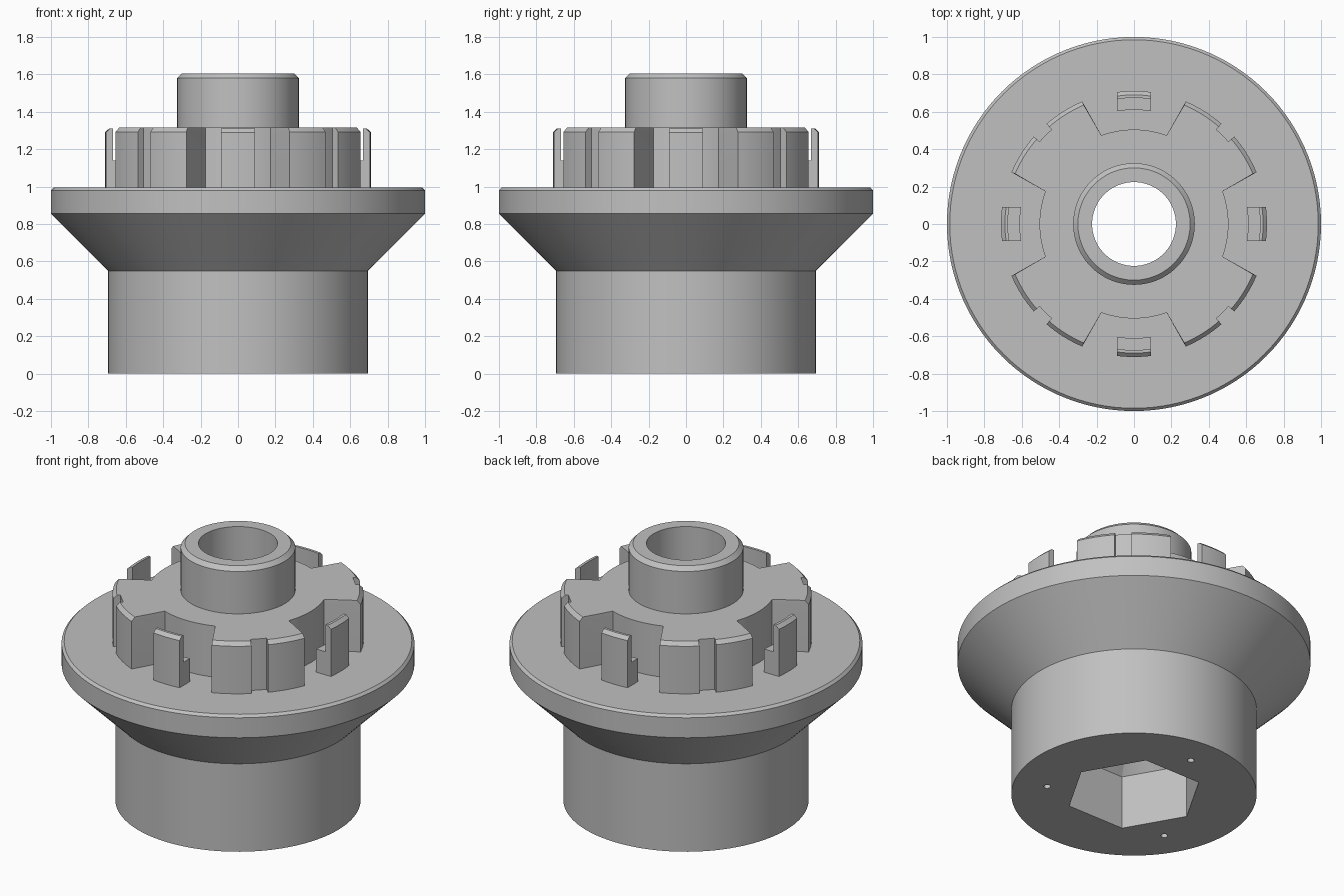
import bpy, bmesh, math
from math import sin, cos, radians, pi, sqrt, atan2

old = bpy.data.objects.get("Cube")
if old:
    bpy.data.objects.remove(old, do_unlink=True)

GREY = (0.53, 0.53, 0.53, 1)
mat = bpy.data.materials.new("plain grey")
mat.use_nodes = True
mat.diffuse_color = GREY
mat.node_tree.nodes["Principled BSDF"].inputs["Base Color"].default_value = GREY
SEG = 120


def loft(name, rings, loop=False):
    """Skin equal-length rings of points; cap the ends unless looped."""
    bm = bmesh.new()
    vs = [[bm.verts.new(p) for p in ring] for ring in rings]
    n = len(vs[0])
    for a, b in zip(vs, vs[1:]):
        for i in range(n):
            j = (i + 1) % n
            bm.faces.new((a[i], a[j], b[j], b[i]))
    bm.faces.new(vs[0])
    bm.faces.new(vs[-1])
    bmesh.ops.recalc_face_normals(bm, faces=bm.faces)
    me = bpy.data.meshes.new(name)
    bm.to_mesh(me)
    bm.free()
    me.materials.append(mat)
    ob = bpy.data.objects.new(name, me)
    bpy.context.collection.objects.link(ob)
    return ob


def circle(r, z, x=0, y=0, n=SEG):
    return [(x + r * cos(2 * pi * i / n), y + r * sin(2 * pi * i / n), z) for i in range(n)]


def hexagon(r, z):
    """Hexagon sampled at the circle's angles so it can blend into a bore."""
    pts = []
    for i in range(SEG):
        a = 2 * pi * i / SEG
        d = r * cos(pi / 6) / cos(a % (pi / 3) - pi / 6)
        pts.append((d * cos(a), d * sin(a), z))
    return pts


def activate(ob):
    bpy.ops.object.select_all(action='DESELECT')
    ob.select_set(True)
    bpy.context.view_layer.objects.active = ob


def cut(ob, cutter):
    m = ob.modifiers.new("cut", 'BOOLEAN')
    m.operation, m.solver, m.object = 'DIFFERENCE', 'EXACT', cutter
    activate(ob)
    bpy.ops.object.modifier_apply(modifier=m.name)


# turned body: hub, cone, flange and boss
profile = [(0.695, 0), (0.695, 0.55), (1, 0.855), (1, 0.98), (0.985, 0.995),
           (0.325, 0.995), (0.325, 1.58), (0.3, 1.605)]
body = loft("flanged_body", [circle(r, z) for r, z in profile])


# castle ring outline: four gaps, four lugs with a shallow middle notch
def arc(r, a, b, steps):
    return [(r, a + (b - a) * i / steps) for i in range(steps + 1)]


quarter = (arc(0.505, -20.2, 20.2, 14) + arc(0.711, 22.9, 41.1, 8)
           + arc(0.67, 41, 49, 3) + arc(0.711, 48.9, 67.1, 8))
outline = [(r, radians(a + 90 * q)) for q in range(4) for r, a in quarter]


def castle(z, limit):
    return [(min(r, limit) * cos(a), min(r, limit) * sin(a), z) for r, a in outline]


ring = loft("castle_ring", [castle(0.985, 1), castle(1.292, 1), castle(1.315, 0.69)])

# cutters: through bore, hexagonal socket with tapered roof, screw holes
bore = loft("bore_cutter", [circle(0.224, -0.5), circle(0.224, 2)])
socket = loft("socket_cutter", [hexagon(0.39, -0.1), hexagon(0.39, 0.335), circle(0.215, 0.48)])
holes = [loft("hole_cutter", [circle(0.02, z, 0.5 * cos(radians(a)), 0.5 * sin(radians(a)), 16)
                              for z in (-0.1, 0.25)]) for a in (90, 210, 330)]
cut(ring, bore)
for c in [socket, bore] + holes:
    cut(body, c)
for c in [socket, bore] + holes:
    bpy.data.objects.remove(c, do_unlink=True)

# four L-shaped clips standing in the gaps
clip_profile = [(0.61, 0.985), (0.711, 0.985), (0.711, 1.29), (0.69, 1.31),
                (0.674, 1.31), (0.674, 1.14), (0.61, 1.14)]
clips = []
for k, side in enumerate(("left", "back", "right", "front")):
    rings = []
    for i in range(9):
        y = -0.09 + 0.18 * i / 8
        pts = []
        for r, z in clip_profile:
            a = atan2(y, sqrt(r * r - y * y)) + k * pi / 2
            pts.append((r * cos(a), r * sin(a), z))
        rings.append(pts)
    clips.append(loft(side + "_clip", rings))

# smooth round walls, crisp edges
for ob in [body, ring] + clips:
    activate(ob)
    bpy.ops.object.shade_smooth_by_angle(angle=radians(20))
